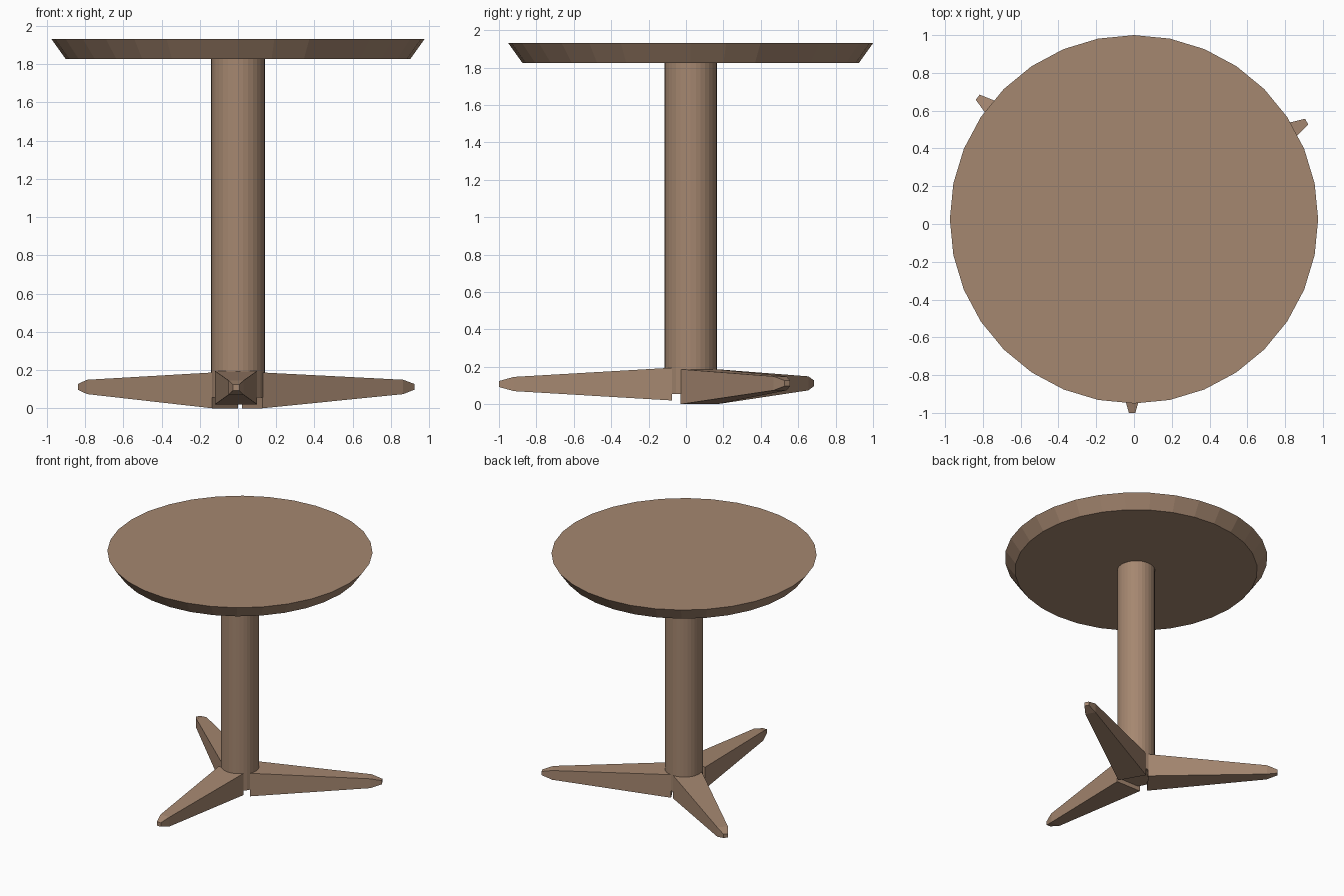
import bpy, bmesh, math
from mathutils import Vector, Matrix

if "Cube" in bpy.data.objects:
    bpy.data.objects.remove(bpy.data.objects["Cube"])

wood = bpy.data.materials.new("wood")
wood.diffuse_color = (0.376, 0.242, 0.162, 1)
wood.use_nodes = True
wood.node_tree.nodes["Principled BSDF"].inputs["Base Color"].default_value = wood.diffuse_color

CENTRE = Vector((0, 0.025, 0))


def finish(bm, name):
    bmesh.ops.recalc_face_normals(bm, faces=bm.faces[:])
    mesh = bpy.data.meshes.new(name)
    bm.to_mesh(mesh)
    bm.free()
    mesh.materials.append(wood)
    obj = bpy.data.objects.new(name, mesh)
    bpy.context.collection.objects.link(obj)
    return obj


def round_part(name, r_bottom, r_top, z0, z1):
    bm = bmesh.new()
    place = Matrix.Translation(CENTRE + Vector((0, 0, (z0 + z1) / 2)))
    bmesh.ops.create_cone(bm, cap_ends=True, segments=32, radius1=r_bottom,
                          radius2=r_top, depth=z1 - z0, matrix=place)
    return finish(bm, name)


def leg(name, angle, sections):
    """Loft rectangles (distance out, half width, z low, z high) along an angle."""
    a = math.radians(angle)
    out = Vector((math.cos(a), math.sin(a), 0))
    side = Vector((-out.y, out.x, 0))
    bm = bmesh.new()
    rings = []
    for d, w, lo, hi in sections:
        rings.append([bm.verts.new(CENTRE + out * d + side * s + Vector((0, 0, z)))
                      for s, z in ((-w, lo), (w, lo), (w, hi), (-w, hi))])
    for r0, r1 in zip(rings, rings[1:]):
        for i in range(4):
            j = (i + 1) % 4
            bm.faces.new((r0[i], r0[j], r1[j], r1[i]))
    bm.faces.new(rings[0])
    bm.faces.new(rings[-1])
    return finish(bm, name)


# Bevelled top and column
round_part("table_top", 0.90, 0.975, 1.825, 1.93)
round_part("column", 0.14, 0.14, 0.055, 1.83)

# Three tapered feet with blunt tips
front = leg("front_leg", -90, [(0.10, 0.11, 0.02, 0.195), (0.945, 0.04, 0.07, 0.146),
                               (1.025, 0.017, 0.092, 0.124)])
front.location.x = -0.01
for name, angle in (("right_leg", 29.5), ("left_leg", 142)):
    leg(name, angle, [(0.085, 0.11, 0.0, 0.187), (0.97, 0.04, 0.074, 0.149),
                      (1.05, 0.017, 0.097, 0.127)])
